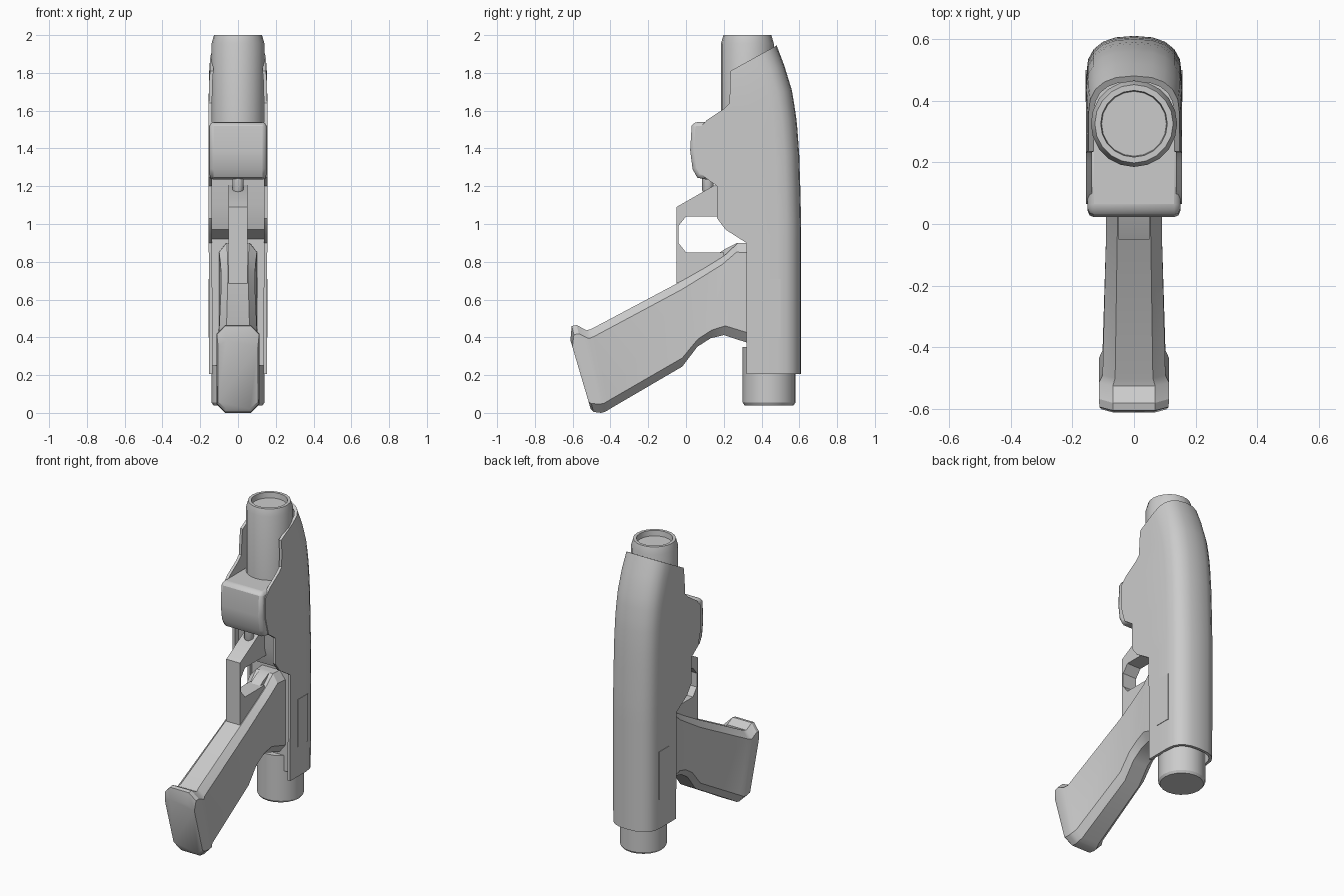
import bpy, bmesh, math


def finish(name, bm, bevel=0.0):
    bmesh.ops.recalc_face_normals(bm, faces=bm.faces[:])
    me = bpy.data.meshes.new(name)
    bm.to_mesh(me)
    bm.free()
    ob = bpy.data.objects.new(name, me)
    bpy.context.collection.objects.link(ob)
    bpy.ops.object.select_all(action='DESELECT')
    bpy.context.view_layer.objects.active = ob
    ob.select_set(True)
    bpy.ops.object.shade_smooth_by_angle(angle=math.radians(28))
    if bevel:
        m = ob.modifiers.new("bevel", 'BEVEL')
        m.width, m.segments, m.limit_method = bevel, 2, 'ANGLE'
        m.angle_limit = math.radians(50)
    return ob


def loft(name, rings, bevel=0.0):
    """Skin a list of closed rings and cap both ends."""
    bm = bmesh.new()
    vs = [[bm.verts.new(p) for p in r] for r in rings]
    n = len(vs[0])
    for a, b in zip(vs, vs[1:]):
        for i in range(n):
            j = (i + 1) % n
            bm.faces.new((a[i], a[j], b[j], b[i]))
    bm.faces.new(vs[0][::-1])
    bm.faces.new(vs[-1])
    return finish(name, bm, bevel)


def plate(name, profile, x0, x1, bevel=0.0):
    """Extrude a side (y, z) profile across x."""
    return loft(name, [[(x, y, z) for y, z in profile] for x in (x0, x1)], bevel)


def turned(name, yc, profile, sides=20):
    """Stack of circles (radius, z) around a vertical axis."""
    return loft(name, [[(r * math.cos(2 * math.pi * i / sides),
                         yc + r * math.sin(2 * math.pi * i / sides), z)
                        for i in range(sides)] for r, z in profile])


def rect(y0, y1, z0, z1):
    return [(y0, z0), (y1, z0), (y1, z1), (y0, z1)]


# Outer shell: U-shaped channel, sections are front y,z / back y,z / half width
def channel(yf, zf, yb, zb, w):
    def u(w, yb2, d):
        pts = [(w, yf), (w, yf + (yb2 - d - yf) * 0.5)]
        for i in range(11):
            t = math.pi * i / 10
            c, s = math.cos(t), math.sin(t)
            pts.append((math.copysign(abs(c) ** 0.8, c) * w, yb2 - d + d * s ** 0.8
                        if s > 1e-6 else yb2 - d))
        return pts + [(-w, pts[1][1]), (-w, yf)]
    ring = u(w, yb, 0.125) + u(w - 0.018, yb - 0.018, 0.107)[::-1]
    return [(x, y, zf + (zb - zf) * (y - yf) / (yb - yf)) for x, y in ring]


sections = [
    (0.32, 0.205, 0.61, 0.205, 0.153), (0.32, 0.90, 0.61, 0.90, 0.155),
    (0.21, 0.97, 0.61, 0.97, 0.155), (0.165, 1.03, 0.609, 1.03, 0.155),
    (0.165, 1.20, 0.605, 1.20, 0.155), (0.095, 1.25, 0.603, 1.25, 0.155),
    (0.065, 1.36, 0.60, 1.36, 0.155), (0.065, 1.50, 0.59, 1.50, 0.155),
    (0.11, 1.55, 0.584, 1.56, 0.155), (0.20, 1.61, 0.572, 1.64, 0.155),
    (0.23, 1.64, 0.56, 1.71, 0.155), (0.234, 1.75, 0.52, 1.84, 0.153),
    (0.235, 1.81, 0.48, 1.945, 0.148)]
loft("outer_shell", [channel(*s) for s in sections])

# Upper tube with a recessed mouth, and lower end plug
turned("upper_tube", 0.325, [(0.14, 1.45), (0.14, 1.955), (0.127, 2.0),
                             (0.108, 2.0), (0.105, 1.965)])
turned("lower_plug", 0.44, [(0.13, 0.04), (0.14, 0.055), (0.14, 0.35)])

# Inner core filling the shell behind the grip and finger opening
plate("inner_core", [(0.34, 0.25), (0.48, 0.25), (0.48, 1.5), (0.2, 1.5),
                     (0.2, 1.1), (0.24, 0.97), (0.34, 0.92)], -0.138, 0.138)

# Front hand block
plate("front_block", [(0.11, 1.235), (0.06, 1.245), (0.035, 1.29), (0.022, 1.39),
                      (0.03, 1.52), (0.045, 1.54), (0.3, 1.54), (0.3, 1.235)],
      -0.15, 0.15, 0.02)


# Angled grip: stations are top y,z / bottom y,z / half width
def grip_ring(yt, zt, yb, zb, w):
    half = [(0, 0.6), (0.1, 1), (0.9, 1), (1, 0.6)]
    pts = half + [(t, -x) for t, x in reversed(half)]
    return [(x * w, yt + (yb - yt) * t, zt + (zb - zt) * t) for t, x in pts]


grip = [
    (0.36, 0.90, 0.36, 0.36, 0.105), (0.275, 0.90, 0.20, 0.412, 0.10),
    (0.20, 0.83, 0.13, 0.395, 0.092), (0.10, 0.768, 0.06, 0.35, 0.09),
    (-0.02, 0.70, -0.02, 0.245, 0.09), (-0.50, 0.445, -0.40, 0.023, 0.102),
    (-0.525, 0.437, -0.425, 0.007, 0.114), (-0.58, 0.465, -0.45, 0.0, 0.114),
    (-0.605, 0.46, -0.49, 0.005, 0.112), (-0.612, 0.385, -0.505, 0.022, 0.105)]
loft("grip", [grip_ring(*g) for g in grip])

# Finger guard, small lever and pin
plate("finger_guard", [(0.25, 1.21), (0.15, 1.205), (-0.05, 1.09), (-0.05, 0.685),
                       (0.20, 0.815), (0.20, 0.85), (0.0, 0.85), (-0.04, 0.90),
                       (-0.04, 0.99), (0.0, 1.04), (0.25, 1.04)], -0.05, 0.05)
plate("lever", [(0.18, 0.81), (0.26, 0.81), (0.3, 0.9), (0.27, 0.9), (0.21, 0.87),
                (0.18, 0.85)], -0.035, 0.035)
turned("guard_pin", 0.115, [(0.02, 1.16), (0.03, 1.18), (0.03, 1.26)], 12)

# Raised side panels, one on each side
for label, s in (("left", -1), ("right", 1)):
    plate(label + "_panel", rect(0.395, 0.50, 0.40, 0.71), s * 0.14, s * 0.157)
